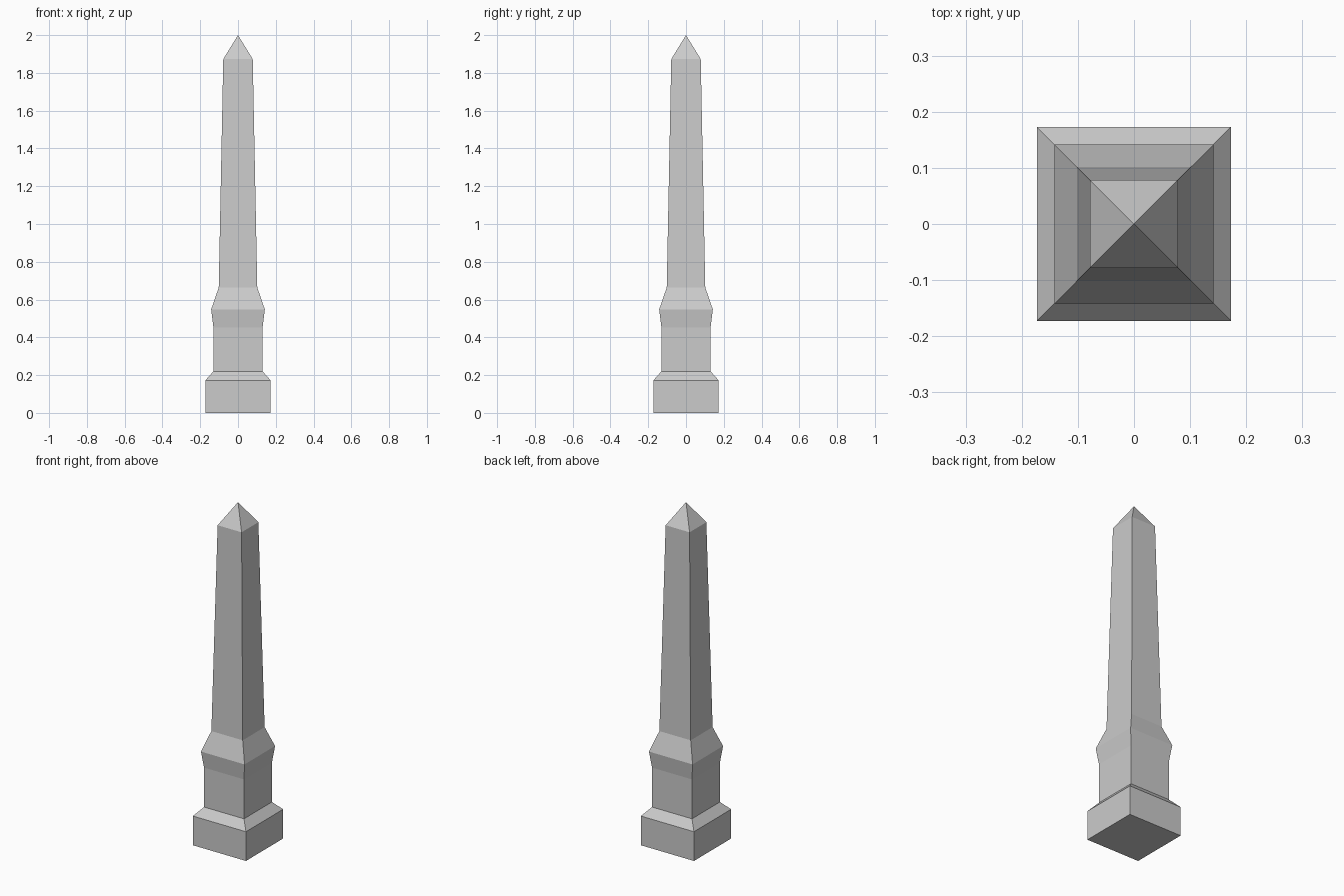
import bpy, bmesh

if "Cube" in bpy.data.objects:
    bpy.data.objects.remove(bpy.data.objects["Cube"])

# Square cross-sections from bottom to top: (half width, height)
profile = [
    (0.173, 0.0), (0.173, 0.172),    # plinth
    (0.13, 0.22), (0.13, 0.452),     # pedestal
    (0.142, 0.548), (0.102, 0.664),  # flared collar
    (0.078, 1.873),                  # tapered shaft
]
apex_height = 2.0

bm = bmesh.new()
rings = [[bm.verts.new((sx * h, sy * h, z))
          for sx, sy in ((-1, -1), (1, -1), (1, 1), (-1, 1))]
         for h, z in profile]

# Underside
bm.faces.new(rings[0][::-1])

# Walls between neighbouring sections
for low, high in zip(rings, rings[1:]):
    for i in range(4):
        j = (i + 1) % 4
        bm.faces.new((low[i], low[j], high[j], high[i]))

# Pyramid tip
apex = bm.verts.new((0, 0, apex_height))
for i in range(4):
    bm.faces.new((rings[-1][i], rings[-1][(i + 1) % 4], apex))

mesh = bpy.data.meshes.new("obelisk")
bm.to_mesh(mesh)
bm.free()
bpy.context.collection.objects.link(bpy.data.objects.new("obelisk", mesh))
